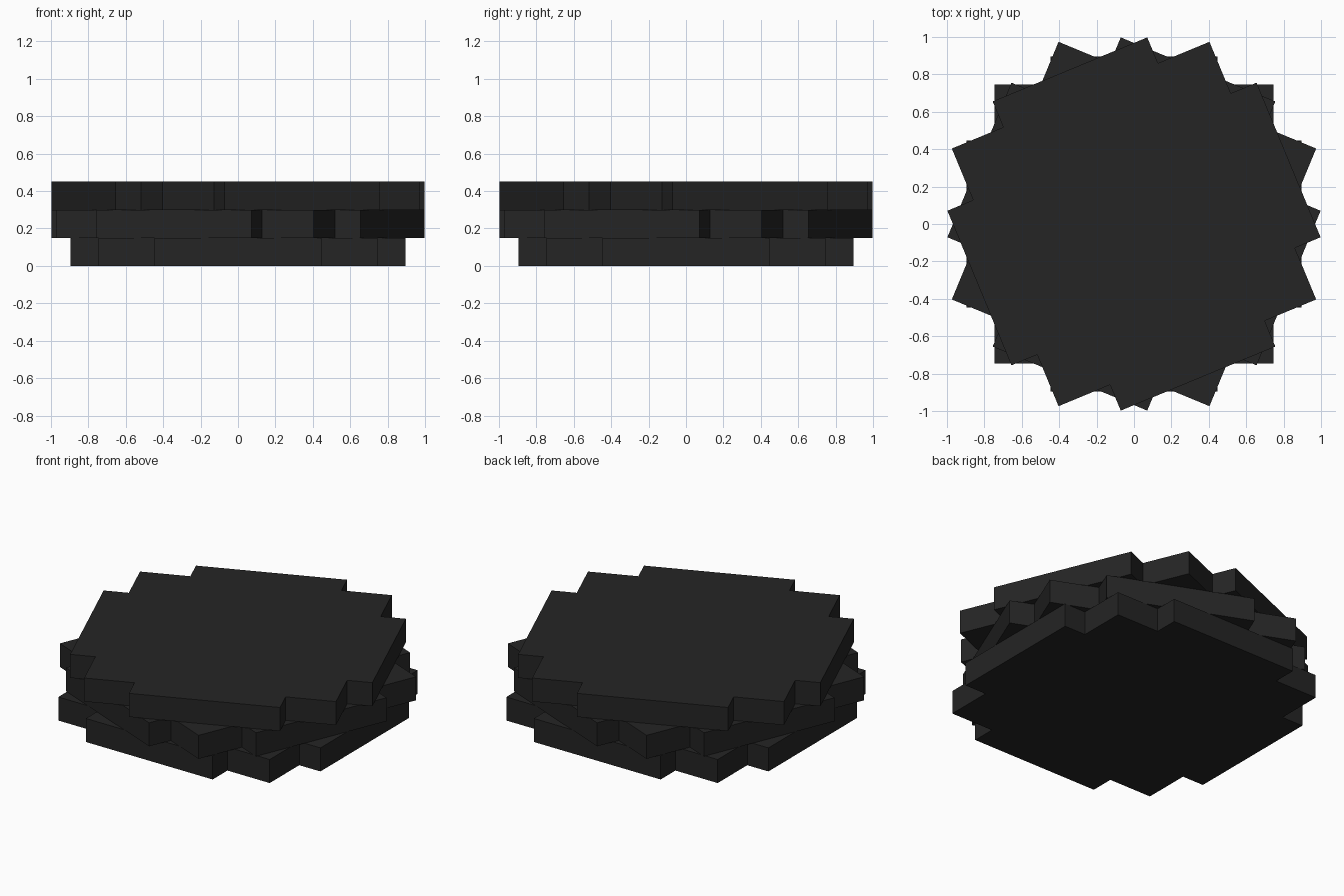
import bpy
import bmesh
from math import radians
from mathutils import Matrix, Vector

cube = bpy.data.objects.get("Cube")
if cube:
    bpy.data.objects.remove(cube, do_unlink=True)

UNIT = 0.1491      # one step of the blocky outline
HEIGHT = 0.15      # thickness of each slab

# Single dark material
charcoal = bpy.data.materials.new("charcoal")
charcoal.use_nodes = True
colour = (0.018, 0.018, 0.018, 1)
charcoal.diffuse_color = colour
bsdf = next(n for n in charcoal.node_tree.nodes if n.type == 'BSDF_PRINCIPLED')
bsdf.inputs["Base Color"].default_value = colour

# One corner of the stepped disc, in steps; repeated four times around
CORNER = [(6, 3), (5, 3), (5, 5), (3, 5), (3, 6)]


def stepped_slab(name, level, angle):
    """Extruded blocky disc, turned about the vertical axis."""
    bm = bmesh.new()
    outline = []
    for quarter in range(4):
        turn = Matrix.Rotation(radians(90 * quarter + angle), 3, 'Z')
        for x, y in CORNER:
            point = turn @ Vector((x * UNIT, y * UNIT, 0))
            point.z = level * HEIGHT
            outline.append(bm.verts.new(point))
    base = bm.faces.new(outline)
    top = bmesh.ops.extrude_face_region(bm, geom=[base], use_keep_orig=True)
    moved = [v for v in top["geom"] if isinstance(v, bmesh.types.BMVert)]
    bmesh.ops.translate(bm, verts=moved, vec=(0, 0, HEIGHT))
    bmesh.ops.recalc_face_normals(bm, faces=bm.faces)
    mesh = bpy.data.meshes.new(name)
    bm.to_mesh(mesh)
    bm.free()
    mesh.materials.append(charcoal)
    obj = bpy.data.objects.new(name, mesh)
    bpy.context.collection.objects.link(obj)


# Stack of three slabs, each turned differently
stepped_slab("bottom_slab", 0, 0)
stepped_slab("middle_slab", 1, -22.5)
stepped_slab("top_slab", 2, 22.5)
